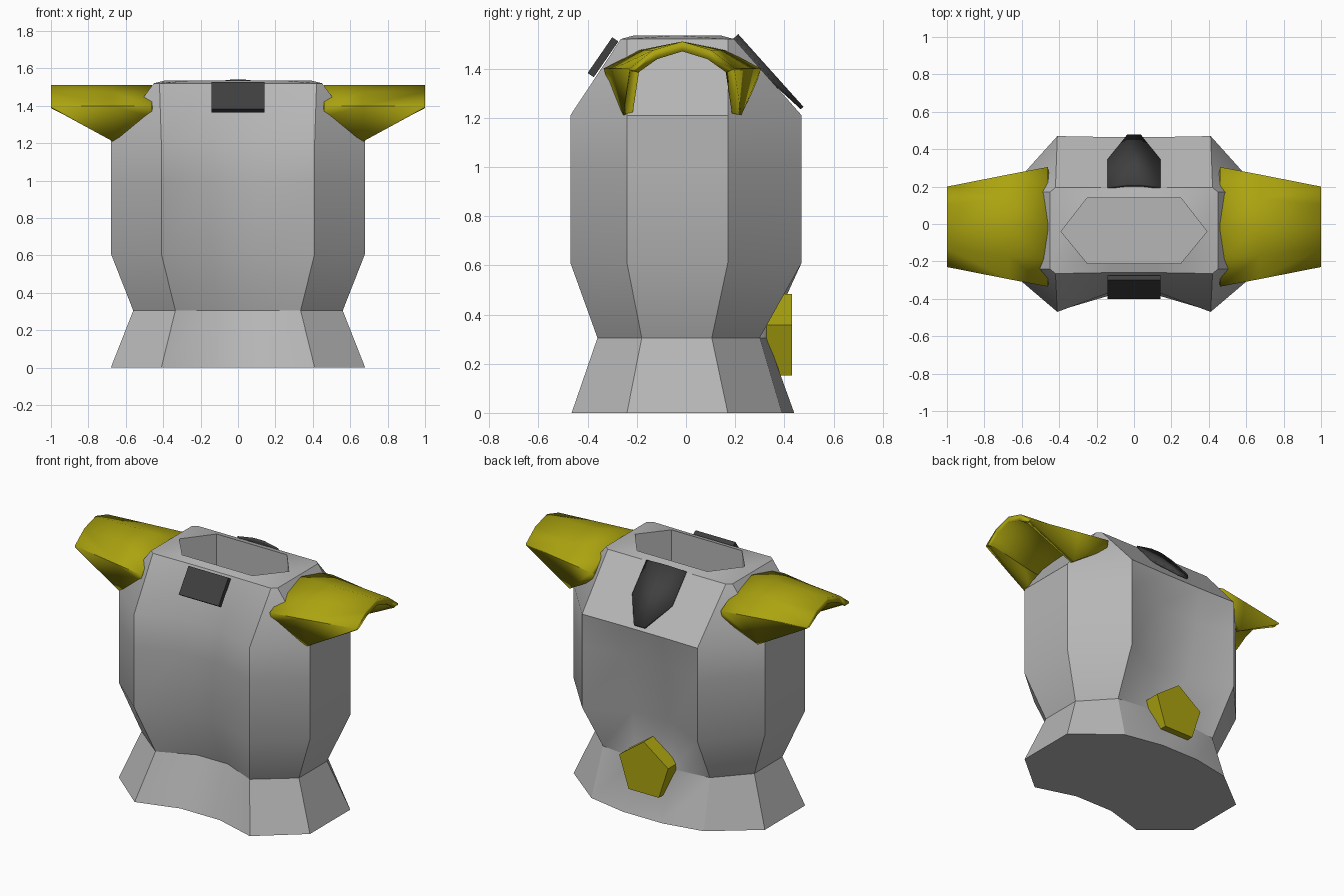
import bpy, bmesh, math
from mathutils import Vector

if "Cube" in bpy.data.objects:
    bpy.data.objects.remove(bpy.data.objects["Cube"], do_unlink=True)


def make_material(name, rgb):
    mat = bpy.data.materials.new(name)
    mat.use_nodes = True
    colour = (*rgb, 1)
    mat.diffuse_color = colour
    mat.node_tree.nodes["Principled BSDF"].inputs["Base Color"].default_value = colour
    return mat


grey = make_material("plain grey", (.47, .47, .47))
gold = make_material("dull gold", (.41, .37, .005))
dark = make_material("charcoal", (.05, .05, .05))


def loft(name, rows, mat, closed=False, thickness=0, mirror=False, angle=30):
    """Skin a list of equal point rows; closed rows get end caps."""
    bm = bmesh.new()
    grid = [[bm.verts.new(p) for p in row] for row in rows]
    count = len(grid[0])
    for low, high in zip(grid, grid[1:]):
        for i in range(count if closed else count - 1):
            j = (i + 1) % count
            bm.faces.new((low[i], high[i], high[j], low[j]))
    if closed:
        bm.faces.new(grid[0])
        bm.faces.new(grid[-1])
        bmesh.ops.remove_doubles(bm, verts=bm.verts, dist=.0005)
        bmesh.ops.recalc_face_normals(bm, faces=bm.faces)
    mesh = bpy.data.meshes.new(name)
    bm.to_mesh(mesh)
    bm.free()
    mesh.materials.append(mat)
    obj = bpy.data.objects.new(name, mesh)
    bpy.context.collection.objects.link(obj)
    if thickness:
        solid = obj.modifiers.new("thickness", 'SOLIDIFY')
        solid.thickness = thickness
        solid.offset = -1
    if mirror:
        obj.modifiers.new("mirror", 'MIRROR').use_clip = False
    bpy.ops.object.select_all(action='DESELECT')
    obj.select_set(True)
    bpy.context.view_layer.objects.active = obj
    bpy.ops.object.shade_smooth_by_angle(angle=math.radians(angle))
    return obj


# Torso: half sections from front middle around the side to back middle
chest_front = [(.14, -.37), (.41, -.47), (.68, -.24), (.68, .17), (.41, .47)]
neck_hole = [(.12, -.21), (.25, -.21), (.39, -.04), (.39, -.04), (.25, .14), (.12, .14)]
sections = [
    (0, [(.14, -.385), (.41, -.465), (.68, -.24), (.68, .17), (.4, .39), (.14, .44)]),
    (.305, [(.11, -.26), (.335, -.36), (.56, -.18), (.56, .105), (.38, .3), (.13, .33)]),
    (.61, chest_front + [(.14, .34)]),
    (1, chest_front + [(.16, .41)]),
    (1.21, chest_front + [(.14, .465)]),
    (1.52, [(.14, -.26), (.42, -.265), (.45, -.24), (.45, .17), (.42, .195), (.14, .195)]),
    (1.535, neck_hole),
    (1.33, neck_hole),
]
loft("torso", [[(x, y, z) for x, y in half] + [(-x, y, z) for x, y in reversed(half)]
               for z, half in sections], grey, closed=True)

# Shoulder guards: arched shell with a pointed flap at front and back
arch = [(-1, 1.4), (-.55, 1.475), (0, 1.51), (.55, 1.475), (1, 1.4)]
guard = []
for x, half_width, flap_y, flap_z in [(.46, .32, .3, 1.34), (.67, .28, .24, 1.21),
                                      (1, .215, .213, 1.39)]:
    profile = [(-flap_y, flap_z)] + [(s * half_width, z) for s, z in arch] + [(flap_y, flap_z)]
    guard.append([(x, y - .015, z) for y, z in profile])
# Rows run outward along x, so the outer skin faces up
loft("shoulder_guards", guard, gold, thickness=.04, mirror=True)

# Front chest plate: slanted box
top, bottom = Vector((0, -.275, 1.51)), Vector((0, -.375, 1.365))
out = Vector((0, -.025, .017))
loft("chest_plate", [[end + side * Vector((.142, 0, 0)) + push * out
                      for side, push in [(-1, 0), (1, 0), (1, 1), (-1, 1)]]
                     for end in (bottom, top)], dark, closed=True)

# Back plate: raised centre strip with tapering wings
start, end = Vector((0, .19, 1.52)), Vector((0, .455, 1.225))
normal = Vector((0, .75, .66))
columns = [(.142, .012, .55), (.037, .03, 1), (-.037, .03, 1), (-.142, .012, .55)]
back = [[start.lerp(end, t * reach) + normal * lift + Vector((x, 0, 0))
         for t in (0, 1)] for x, lift, reach in columns]
loft("back_plate", back, dark, thickness=-.015, angle=5)

# Pentagon badge low on the back
badge = [[(.183 * math.sin(k * math.tau / 5), y, .3 + .183 * math.cos(k * math.tau / 5))
          for k in range(5)] for y in (.31, .43)]
loft("back_badge", badge, gold, closed=True)
